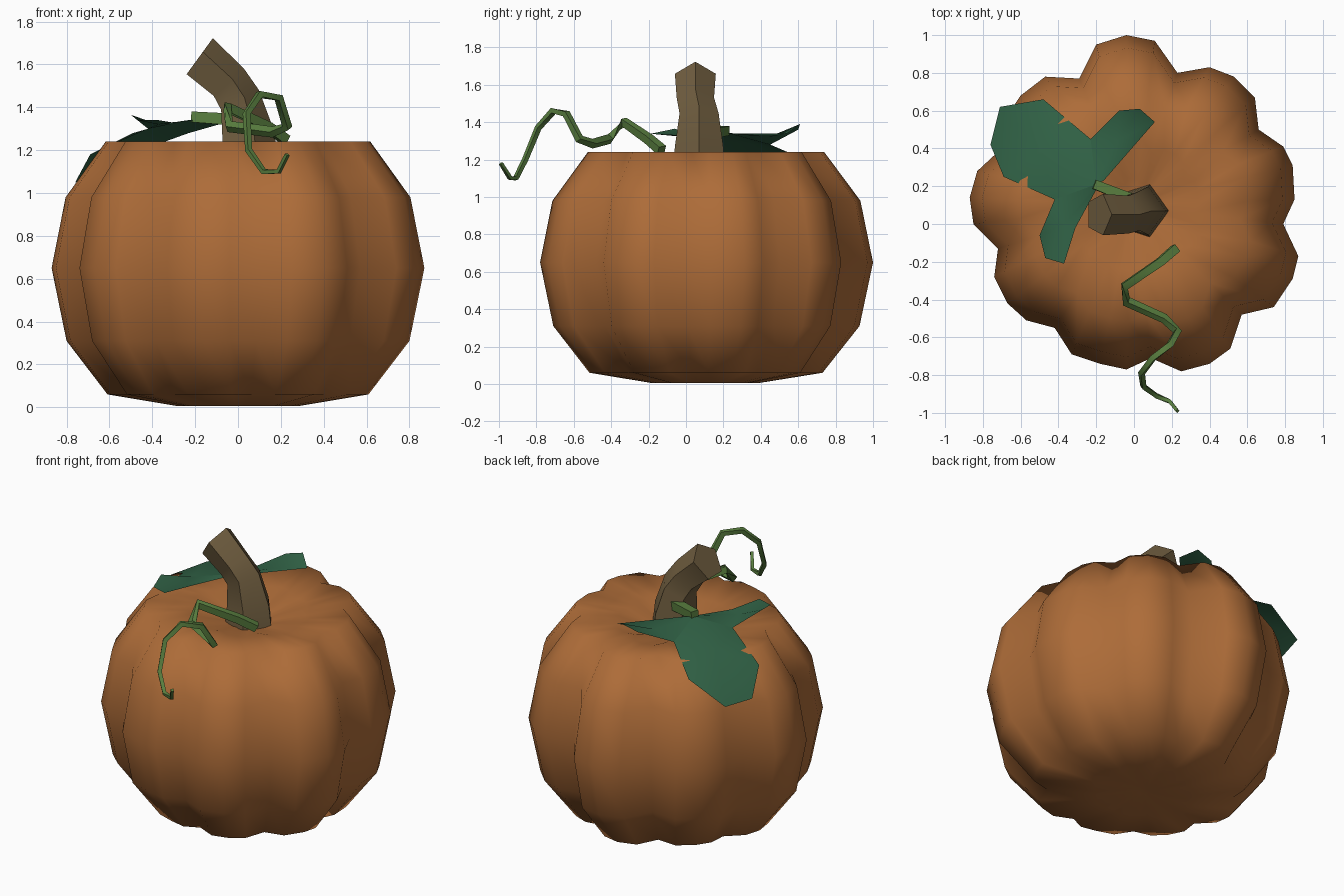
import bpy, bmesh, math
from mathutils import Vector

if "Cube" in bpy.data.objects:
    bpy.data.objects.remove(bpy.data.objects["Cube"])


def material(name, color):
    m = bpy.data.materials.new(name)
    m.diffuse_color = (*color, 1)
    m.use_nodes = True
    m.node_tree.nodes["Principled BSDF"].inputs["Base Color"].default_value = m.diffuse_color
    return m


def make(name, verts, faces, mat, angle=180):
    me = bpy.data.meshes.new(name)
    me.from_pydata([tuple(v) for v in verts], [], faces)
    bm = bmesh.new()
    bm.from_mesh(me)
    bmesh.ops.recalc_face_normals(bm, faces=bm.faces)
    bm.to_mesh(me)
    bm.free()
    ob = bpy.data.objects.new(name, me)
    bpy.context.collection.objects.link(ob)
    me.materials.append(mat)
    bpy.ops.object.select_all(action='DESELECT')
    ob.select_set(True)
    bpy.context.view_layer.objects.active = ob
    bpy.ops.object.shade_smooth_by_angle(angle=math.radians(angle))
    return ob


def loft(name, rings, mat, angle=180):
    n = len(rings[0])
    faces = [(k * n + i, k * n + (i + 1) % n, (k + 1) * n + (i + 1) % n, (k + 1) * n + i)
             for k in range(len(rings) - 1) for i in range(n)]
    faces += [tuple(range(n)), tuple(range((len(rings) - 1) * n, len(rings) * n))]
    return make(name, [v for r in rings for v in r], faces, mat, angle)


orange = material("orange_skin", (0.42, 0.15, 0.04))
brown = material("stem_brown", (0.16, 0.11, 0.05))
green = material("vine_green", (0.10, 0.21, 0.05))
dark = material("leaf_green", (0.03, 0.12, 0.06))

# Ribbed body: nine lobes, four points each, scaled up the height
outline = [(-.04, 1.0), (.11, .97), (.23, .80), (.40, .83), (.53, .78), (.64, .67),
           (.66, .50), (.79, .41), (.84, .31), (.85, .13), (.79, .0), (.87, -.17),
           (.84, -.29), (.74, -.44), (.57, -.48), (.51, -.66), (.40, -.74), (.25, -.78),
           (.09, -.71), (-.04, -.77), (-.18, -.74), (-.33, -.69), (-.42, -.55),
           (-.57, -.51), (-.67, -.42), (-.74, -.28), (-.72, -.13), (-.85, .0), (-.87, .14),
           (-.83, .28), (-.69, .41), (-.68, .56), (-.60, .68), (-.47, .78), (-.29, .77),
           (-.20, .95)]
profile = [(.05, .02), (.32, .005), (.70, .06), (.92, .31), (1, .65), (.925, .98),
           (.71, 1.24), (.40, 1.215), (.16, 1.16), (.04, 1.14)]
cy = 0.1
loft("pumpkin_body", [[(x * s, cy + (y - cy) * s, z) for x, y in outline]
                      for s, z in profile], orange)

# Bent five-sided stem with a slanted cut end
stem = []
for c, r, tilt in [((.04, .07, 1.12), .15, 0), ((.035, .07, 1.27), .135, 10),
                   ((-.0, .07, 1.43), .11, 28), ((-.05, .05, 1.51), .105, 42),
                   ((-.185, .05, 1.63), .115, 54)]:
    t = math.radians(tilt)
    u, v = Vector((math.cos(t), 0, math.sin(t))), Vector((0, 1, 0))
    stem.append([Vector(c) + r * (math.cos(a) * u + math.sin(a) * v)
                 for a in (math.tau * i / 5 for i in range(5))])
loft("stem", stem, brown, 50)


# Four-sided tubes along a path, tapering to the tip
def tube(name, path, r0, r1, mat):
    pts = [Vector(p) for p in path]
    rings = []
    u = None
    for i, p in enumerate(pts):
        d = (pts[min(i + 1, len(pts) - 1)] - pts[max(i - 1, 0)]).normalized()
        u = d.orthogonal().normalized() if u is None else (u - d * u.dot(d)).normalized()
        v = d.cross(u)
        r = r0 + (r1 - r0) * i / (len(pts) - 1)
        rings.append([p + r * (u * a + v * b) for a, b in ((1, 0), (0, 1), (-1, 0), (0, -1))])
    return loft(name, rings, mat, 60)


tube("tendril", [(.22, -.13, 1.25), (.14, -.2, 1.31), (-.05, -.33, 1.40), (-.04, -.41, 1.31),
                 (.16, -.5, 1.285), (.23, -.57, 1.31), (.19, -.64, 1.445), (.10, -.71, 1.46),
                 (.04, -.79, 1.37), (.05, -.86, 1.20), (.12, -.91, 1.10), (.19, -.94, 1.10),
                 (.23, -.99, 1.18)], .033, .012, green)
tube("leaf_stalk", [(.02, .12, 1.34), (-.21, .21, 1.355)], .04, .035, green)

# Leaf: three lobes fanned around a raised midrib, sharing the base point
base = (-.2, .21, 1.345)
lobes = [
    ((-.49, .39, 1.28), [(-.23, .45, 1.28), (-.48, .66, 1.19), (-.71, .62, 1.06),
                         (-.76, .42, 1.05), (-.69, .25, 1.18), (-.42, .13, 1.30)]),
    ((-.09, .44, 1.32), [(-.16, .23, 1.34), (.11, .54, 1.34), (.03, .61, 1.39),
                         (-.08, .60, 1.36), (-.23, .45, 1.28)]),
    ((-.37, .0, 1.32), [(-.42, .13, 1.30), (-.50, -.06, 1.365), (-.47, -.18, 1.34),
                        (-.37, -.21, 1.34), (-.31, -.02, 1.33), (-.19, .2, 1.34)]),
]
verts, faces = [], []
for rib, edge in lobes:
    o = len(verts)
    verts += [rib, base] + edge
    n = len(edge) + 1
    faces += [(o, o + 1 + i, o + 1 + (i + 1) % n) for i in range(n)]
make("leaf", verts, faces, dark)
